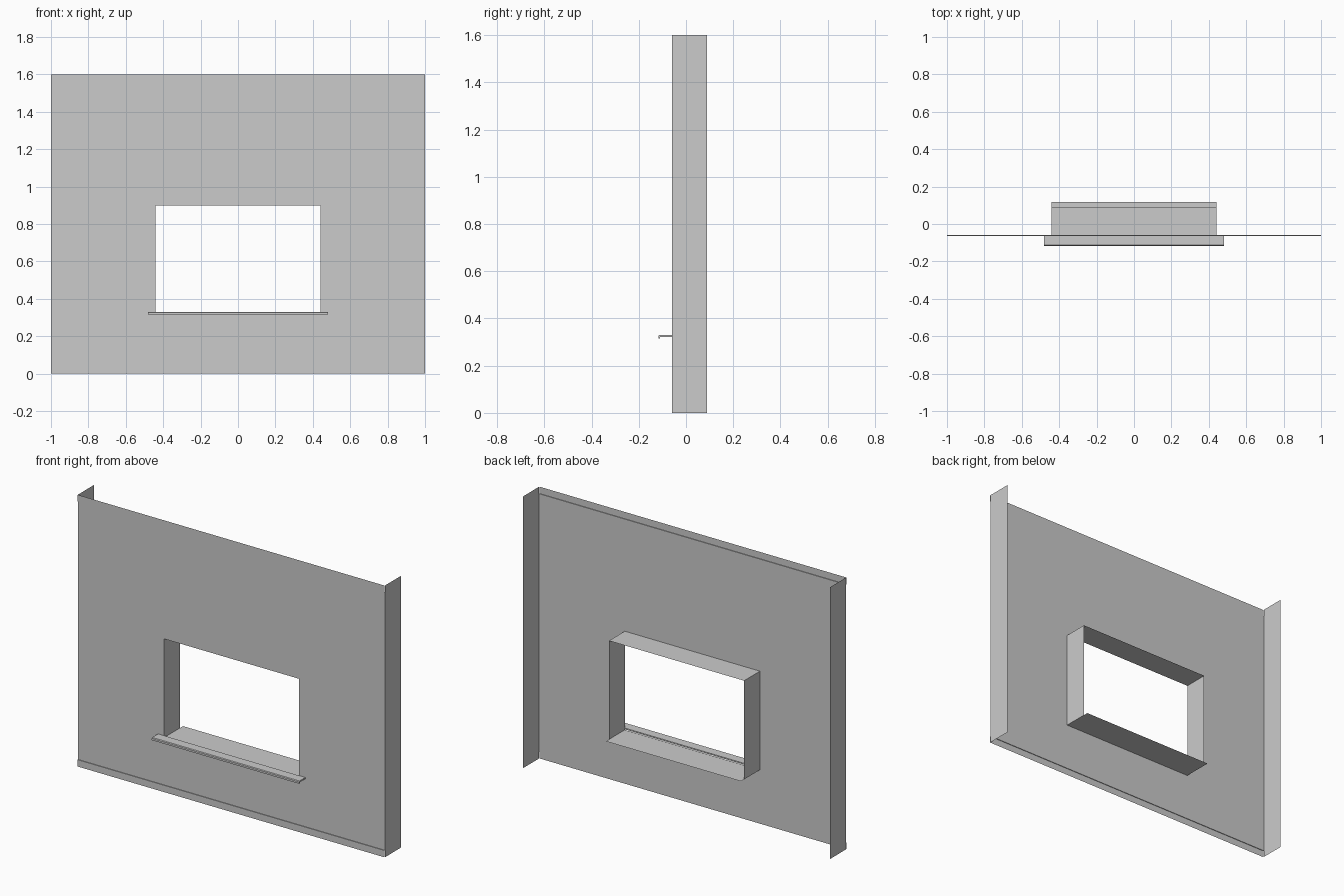
import bpy

if "Cube" in bpy.data.objects:
    bpy.data.objects.remove(bpy.data.objects["Cube"])

WALL_Y, HEM_Y, BACK_Y, SILL_Y = -0.059, -0.063, 0.088, 0.117
HEIGHT, HEM = 1.6, 0.04
WIN_X, WIN_BOTTOM, WIN_TOP = 0.44, 0.319, 0.90


def add_mesh(name, verts, faces):
    mesh = bpy.data.meshes.new(name)
    mesh.from_pydata(verts, [], faces)
    mesh.update()
    ob = bpy.data.objects.new(name, mesh)
    bpy.context.collection.objects.link(ob)
    return ob


def sweep_x(name, profile, half, closed=False):
    """Sheet (or solid) made by sweeping a (y, z) profile along x."""
    n = len(profile)
    verts = [(x, y, z) for x in (-half, half) for y, z in profile]
    count = n if closed else n - 1
    faces = [(i, (i + 1) % n, n + (i + 1) % n, n + i) for i in range(count)]
    if closed:
        faces += [tuple(reversed(range(n))), tuple(range(n, 2 * n))]
    return add_mesh(name, verts, faces)


def upright(name, x, z0, z1):
    """Vertical sheet running back from the wall."""
    f = (0, 3, 2, 1) if x < 0 else (0, 1, 2, 3)
    return add_mesh(name, [(x, WALL_Y, z0), (x, BACK_Y, z0),
                           (x, BACK_Y, z1), (x, WALL_Y, z1)], [f])


# front sheet: 3 x 3 grid with the middle cell left open for the window
xs = [-1, -WIN_X, WIN_X, 1]
zs = [HEM, WIN_BOTTOM, WIN_TOP, HEIGHT - HEM]
add_mesh("wall_sheet", [(x, WALL_Y, z) for z in zs for x in xs],
         [(r * 4 + c, r * 4 + c + 1, r * 4 + c + 5, r * 4 + c + 4)
          for r in range(3) for c in range(3) if (r, c) != (1, 1)])

# stepped edge strips at top and bottom
sweep_x("top_strip", [(HEM_Y, HEIGHT), (HEM_Y, HEIGHT - HEM),
                      (WALL_Y, HEIGHT - HEM)], 1)
sweep_x("bottom_strip", [(WALL_Y, HEM), (HEM_Y, HEM), (HEM_Y, 0)], 1)

# end returns and window side reveals
for side, s in (("left", -1), ("right", 1)):
    upright(f"{side}_return", s, 0, HEIGHT)
    upright(f"{side}_reveal", s * WIN_X, WIN_BOTTOM, WIN_TOP)

# window head and sill tray
sweep_x("window_head", [(WALL_Y, WIN_TOP), (BACK_Y, WIN_TOP)], WIN_X)
sweep_x("sill_tray", [(SILL_Y, WIN_BOTTOM), (BACK_Y, WIN_BOTTOM),
                      (WALL_Y, WIN_BOTTOM)], WIN_X)

# projecting sill nose with a drip lip
sweep_x("sill_nose", [(WALL_Y, 0.33), (-0.113, 0.33), (-SILL_Y, 0.326),
                      (-SILL_Y, 0.315), (-0.110, 0.315), (-0.110, 0.322),
                      (WALL_Y, 0.322)], 0.48, closed=True)
